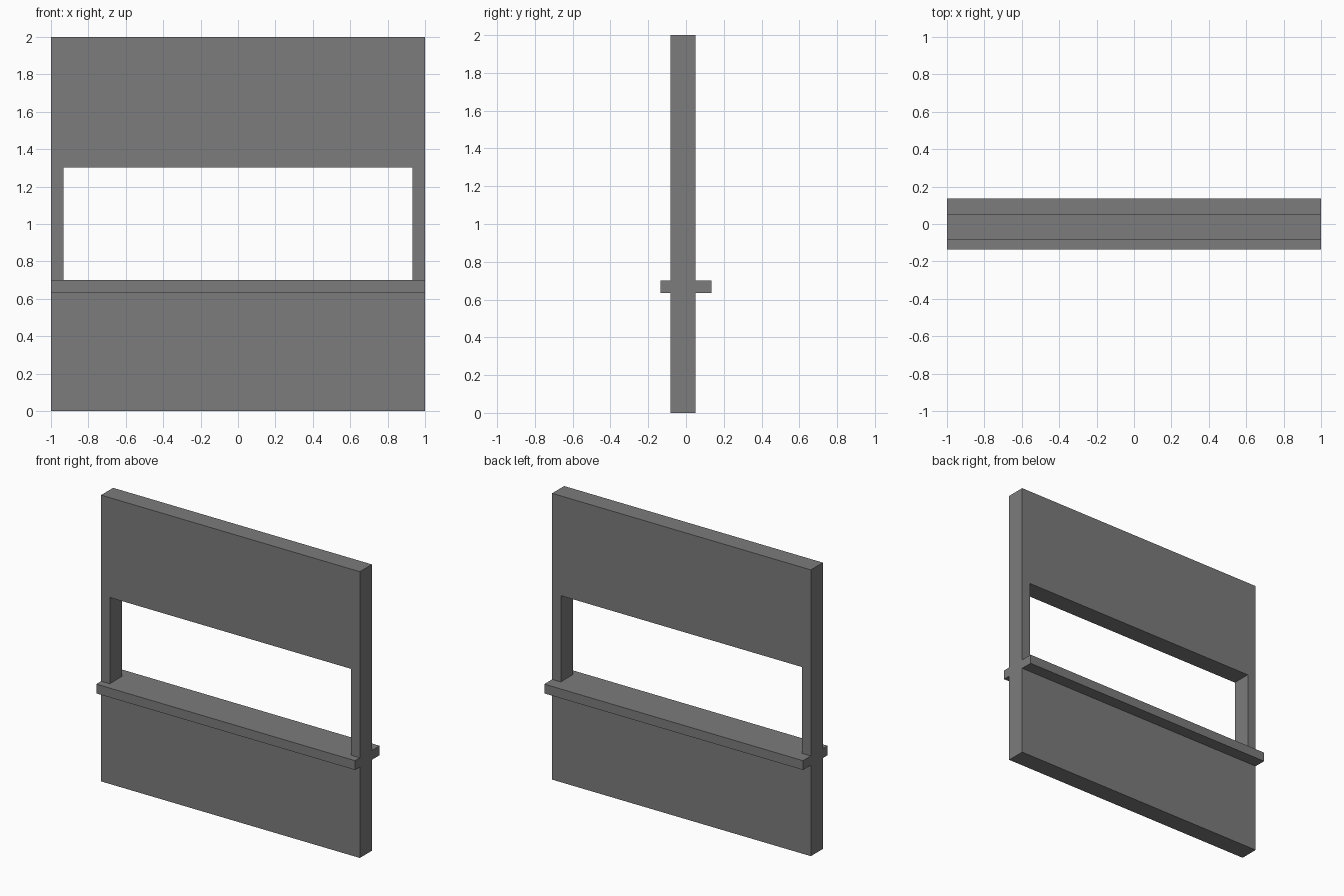
import bpy
from mathutils import Vector

cube = bpy.data.objects.get("Cube")
if cube:
    bpy.data.objects.remove(cube, do_unlink=True)

# Single flat grey
GREY = (0.2, 0.2, 0.2, 1.0)
grey = bpy.data.materials.new("grey")
grey.use_nodes = True
grey.diffuse_color = GREY
grey.node_tree.nodes["Principled BSDF"].inputs["Base Color"].default_value = GREY


def box(name, low, high):
    """Box spanning two opposite corners."""
    low, high = Vector(low), Vector(high)
    bpy.ops.mesh.primitive_cube_add(size=1, location=(low + high) / 2)
    obj = bpy.context.object
    obj.name = name
    obj.scale = high - low
    bpy.ops.object.transform_apply(location=False, rotation=False, scale=True)
    obj.data.materials.append(grey)
    return obj


SILL_BOTTOM, SILL_TOP = 0.635, 0.70

# Wall panel, set slightly toward the front of the sill
wall = box("wall", (-1, -0.083, 0), (1, 0.05, 2))

# Wide opening; its lower edge is buried inside the sill
cutter = box("opening_cutter",
             (-0.933, -0.5, (SILL_BOTTOM + SILL_TOP) / 2), (0.933, 0.5, 1.303))
cutter.hide_render = True
cutter.hide_viewport = True
cutter.display_type = 'WIRE'
cut = wall.modifiers.new("opening", 'BOOLEAN')
cut.operation = 'DIFFERENCE'
cut.solver = 'EXACT'
cut.object = cutter

# Counter ledge projecting on both sides of the wall
box("counter_ledge", (-1, -0.136, SILL_BOTTOM), (1, 0.136, SILL_TOP))
